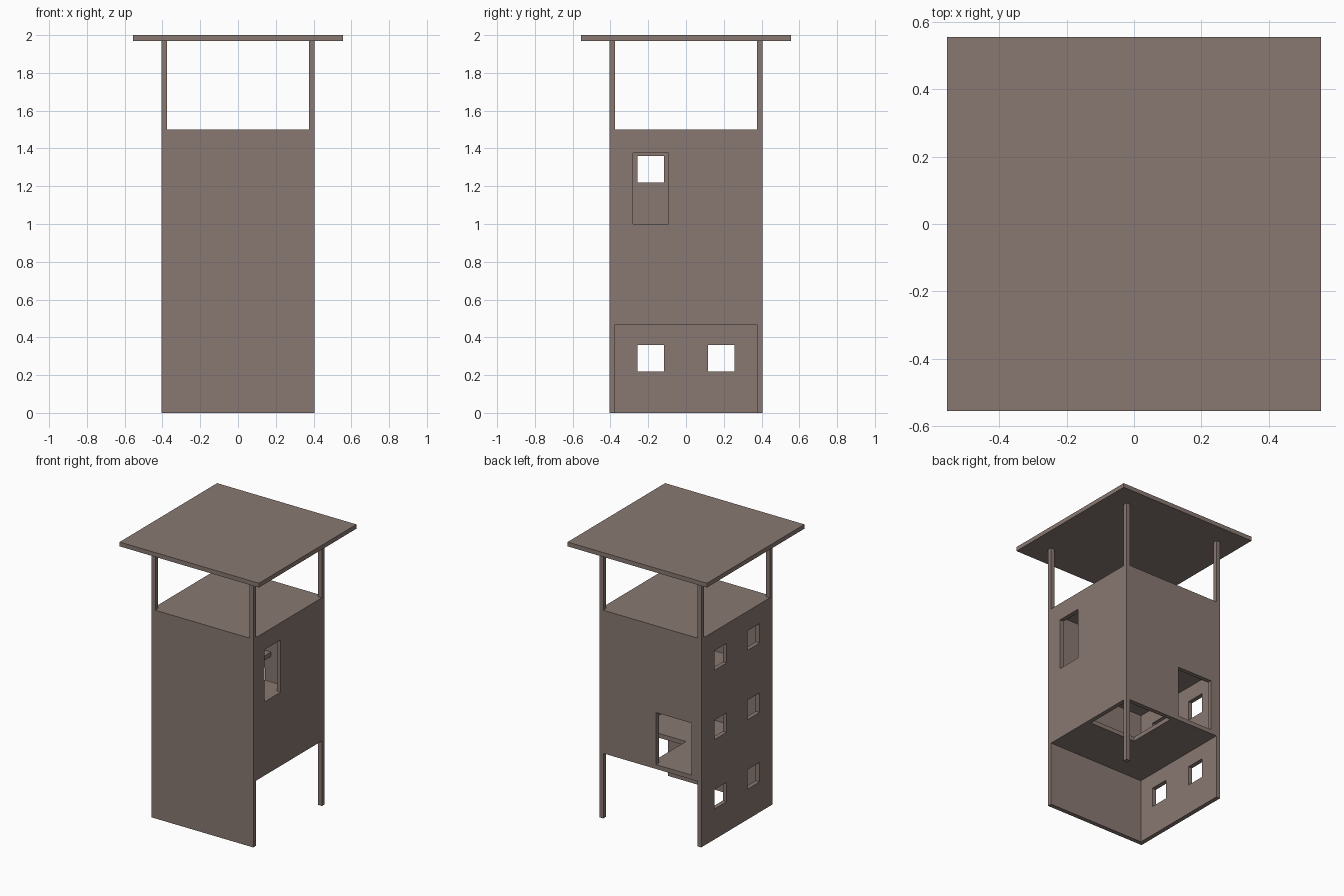
import bpy
import bmesh

if "Cube" in bpy.data.objects:
    bpy.data.objects.remove(bpy.data.objects["Cube"])

U = 1 / 32              # building unit = wall thickness
IN = 12 * U             # inner half width
OUT = 13 * U            # outer half width
MID = (IN + OUT) / 2    # centre plane of a wall
ROOF_Z = 2 - U
STOREY = 0.5

wood = bpy.data.materials.new("grey brown wood")
wood.diffuse_color = (0.25, 0.19, 0.168, 1)
wood.use_nodes = True
wood.node_tree.nodes["Principled BSDF"].inputs["Base Color"].default_value = wood.diffuse_color


def finish(name, bm):
    me = bpy.data.meshes.new(name)
    bm.to_mesh(me)
    bm.free()
    me.materials.append(wood)
    ob = bpy.data.objects.new(name, me)
    bpy.context.collection.objects.link(ob)
    return ob


def panel(name, rect, holes, place):
    """Flat sheet (u0, u1, v0, v1) with rectangular holes, thickened about its plane."""
    us = sorted({rect[0], rect[1], *[u for h in holes for u in h[:2]]})
    vs = sorted({rect[2], rect[3], *[v for h in holes for v in h[2:]]})
    bm = bmesh.new()
    grid = [[bm.verts.new(place(u, v)) for v in vs] for u in us]
    for i in range(len(us) - 1):
        for j in range(len(vs) - 1):
            cu, cv = (us[i] + us[i + 1]) / 2, (vs[j] + vs[j + 1]) / 2
            if any(h[0] < cu < h[1] and h[2] < cv < h[3] for h in holes):
                continue
            bm.faces.new((grid[i][j], grid[i + 1][j],
                          grid[i + 1][j + 1], grid[i][j + 1]))
    loose = [v for v in bm.verts if not v.link_faces]
    bmesh.ops.delete(bm, geom=loose, context='VERTS')
    ob = finish(name, bm)
    mod = ob.modifiers.new("thickness", 'SOLIDIFY')
    mod.thickness = U
    mod.offset = 0
    return ob


def box(name, x0, x1, y0, y1, z0, z1):
    bm = bmesh.new()
    bmesh.ops.create_cube(bm, size=1)
    for v in bm.verts:
        v.co = ((x0 + x1) / 2 + v.co.x * (x1 - x0),
                (y0 + y1) / 2 + v.co.y * (y1 - y0),
                (z0 + z1) / 2 + v.co.z * (z1 - z0))
    return finish(name, bm)


# Left wall: three storeys with two square windows each
windows = []
for storey in range(3):
    for side in (-1, 1):
        c, z = side * 6 * U, storey * STOREY + 7 * U
        windows.append((c - 2.25 * U, c + 2.25 * U, z, z + 4.5 * U))
panel("left_wall", (-IN, OUT, 0, 1.5), windows, lambda u, v: (-MID, u, v))

# Front wall: plain, down to the ground
panel("front_wall", (-OUT, OUT, 0, 1.5), [], lambda u, v: (u, -MID, v))

# Back and right walls: start above the open ground floor, one doorway each
panel("back_wall", (-IN, OUT, 15 * U, 1.5),
      [(-10.5 * U, -1.5 * U, 0.5, 0.875)], lambda u, v: (u, MID, v))
panel("right_wall", (-IN, IN, 15 * U, 1.5),
      [(-9 * U, -3 * U, 1.0, 1.375)], lambda u, v: (MID, u, v))

# Floors: the lower two have a stairwell opening in one corner
for name, z, holes in (("first_floor", 0.5, [(0, IN, 0, IN)]),
                       ("second_floor", 1.0, [(0, IN, 0, IN)]),
                       ("lookout_floor", 1.5, [])):
    panel(name, (-IN, IN, -IN, IN), holes,
          lambda u, v, z=z: (u, v, z - U / 2))

# Corner posts carrying the roof
for sx, nx in ((-1, "left"), (1, "right")):
    for sy, ny in ((-1, "front"), (1, "back")):
        box(f"{ny}_{nx}_roof_post", *sorted((sx * IN, sx * OUT)),
            *sorted((sy * IN, sy * OUT)), 1.5, ROOF_Z)

# Post under the open ground floor corner
box("ground_post", IN, OUT, IN, OUT, 0, 15 * U)

# Overhanging flat roof
box("roof", -0.555, 0.555, -0.555, 0.555, ROOF_Z, 2)
